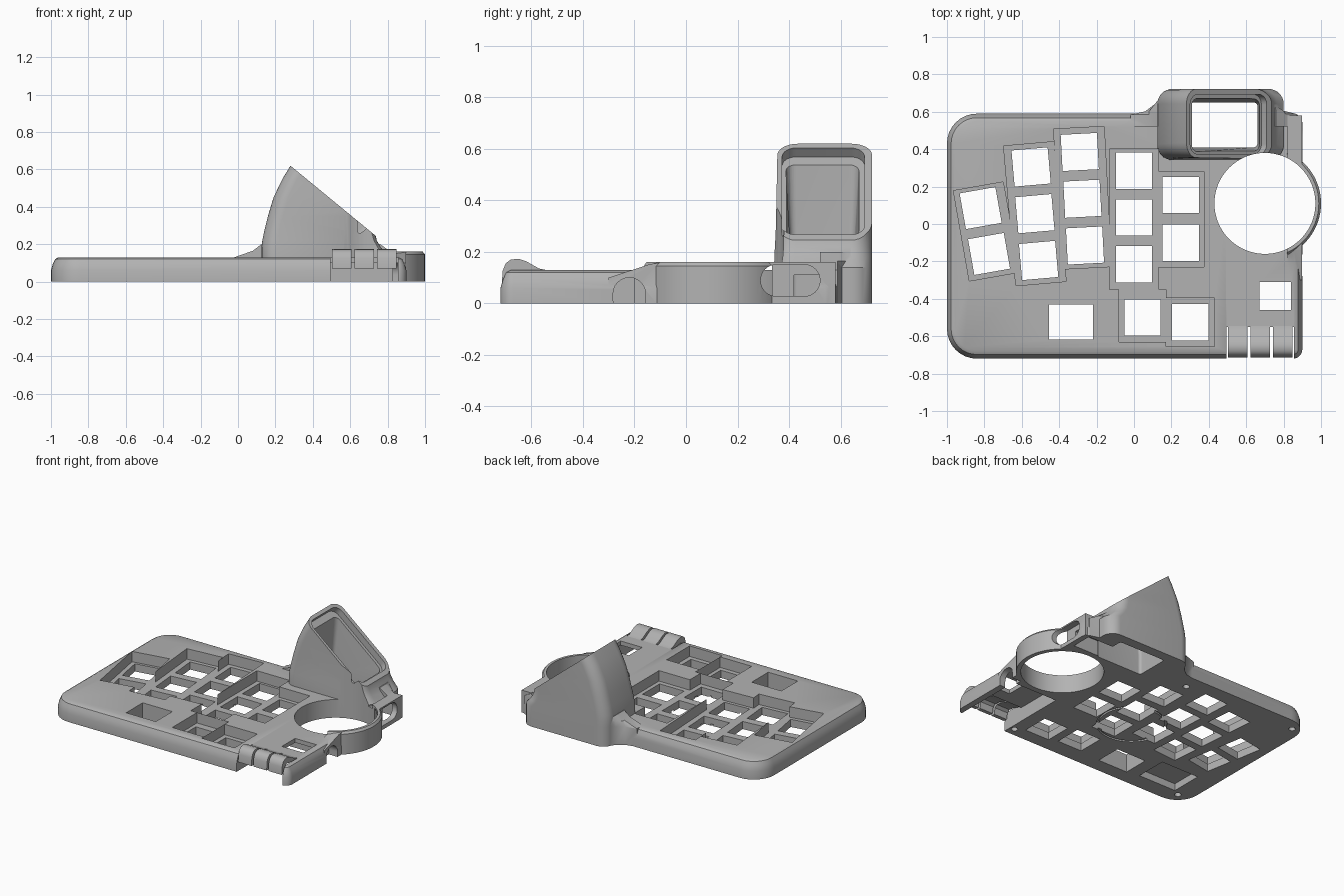
import bpy, bmesh
from math import sin, cos, pi, radians, atan2
from mathutils import Vector, Matrix

if "Cube" in bpy.data.objects:
    bpy.data.objects.remove(bpy.data.objects["Cube"])

grey = bpy.data.materials.new("case grey")
grey.use_nodes = True
grey.diffuse_color = (0.45, 0.45, 0.45, 1)
grey.node_tree.nodes["Principled BSDF"].inputs["Base Color"].default_value = (0.45, 0.45, 0.45, 1)


def loft(name, rings):
    """Closed solid through rings of equal point count."""
    bm = bmesh.new()
    loops = [[bm.verts.new(p) for p in ring] for ring in rings]
    for a, b in zip(loops, loops[1:]):
        for i in range(len(a)):
            j = (i + 1) % len(a)
            bm.faces.new((a[i], a[j], b[j], b[i]))
    bm.faces.new(loops[0])
    bm.faces.new(loops[-1])
    bmesh.ops.recalc_face_normals(bm, faces=bm.faces)
    mesh = bpy.data.meshes.new(name)
    bm.to_mesh(mesh)
    bm.free()
    mesh.materials.append(grey)
    obj = bpy.data.objects.new(name, mesh)
    bpy.context.collection.objects.link(obj)
    return obj


def place(points, z, matrix=Matrix()):
    return [matrix @ Vector((x, y, z)) for x, y in points]


def prism(name, points, z0, z1, matrix=Matrix()):
    return loft(name, [place(points, z0, matrix), place(points, z1, matrix)])


def arc(cx, cy, r, a0, a1, steps):
    return [(cx + r * cos(radians(a0 + (a1 - a0) * i / steps)),
             cy + r * sin(radians(a0 + (a1 - a0) * i / steps))) for i in range(steps + 1)]


def circle(cx, cy, r, n=32):
    return arc(cx, cy, r, 0, 360 - 360 / n, n - 1)


def rrect(x0, x1, y0, y1, r_left, r_right=None):
    """Rounded rectangle with separate left and right radii."""
    l, r = r_left, r_left if r_right is None else r_right
    return (arc(x0 + l, y0 + l, l, 180, 270, 8) + arc(x1 - r, y0 + r, r, 270, 360, 8)
            + arc(x1 - r, y1 - r, r, 0, 90, 8) + arc(x0 + l, y1 - l, l, 90, 180, 8))


def rect(x0, x1, y0, y1):
    return [(x0, y0), (x1, y0), (x1, y1), (x0, y1)]


def combine(target, other, operation):
    mod = target.modifiers.new("combine", "BOOLEAN")
    mod.operation, mod.solver, mod.object = operation, "EXACT", other
    bpy.context.view_layer.objects.active = target
    bpy.ops.object.modifier_apply(modifier=mod.name)
    bpy.data.objects.remove(other)


def cut(target, points, z0, z1, matrix=Matrix()):
    combine(target, prism("cutter", points, z0, z1, matrix), "DIFFERENCE")


def turned(x, y, degrees):
    return Matrix.Translation((x, y, 0)) @ Matrix.Rotation(radians(degrees), 4, "Z")


# profile in y and z, pushed along x
ALONG_X = Matrix(((0, 0, 1, 0), (1, 0, 0, 0), (0, 1, 0, 0), (0, 0, 0, 1)))

# case plate with softened upper edge
case = loft("case", [
    place(rrect(-1 + d, 0.9 - d, -0.72 + d, 0.59 - d, 0.16 - d, 0.05 - d), z)
    for d, z in ((0, 0), (0, 0.06), (0.01, 0.095), (0.022, 0.12), (0.04, 0.13))])

# raised rim on the right side, with the bulge around the ball hole
rim = prism("rim", [(-0.3, 0), (0.58, 0), (0.58, 0.16), (-0.09, 0.16), (-0.14, 0.152),
                    (-0.3, 0.1)], 0.82, 0.897, ALONG_X)
combine(case, rim, "UNION")
bulge = loft("bulge", [place(arc(0.7, 0.11, r, -66, 66, 28), z)
                       for r, z in ((0.3, 0), (0.3, 0.145), (0.288, 0.16))])
combine(case, bulge, "UNION")

# flared foot behind the tower
foot_line = [(-0.02, 0.52), (0.87, 0.52), (0.87, 0.588), (0.8, 0.605), (0.75, 0.64), (0.71, 0.69),
             (0.66, 0.72), (0.21, 0.72), (0.15, 0.69), (0.11, 0.64), (0.06, 0.602), (-0.02, 0.585)]
foot = loft("foot", [place([(min(max(x, lo), hi), y) for x, y in foot_line], z)
                     for z, lo, hi in ((0, -0.02, 0.87), (0.13, -0.02, 0.87),
                                       (0.165, 0.08, 0.81), (0.2, 0.125, 0.76))])
combine(case, foot, "UNION")

# tower: curved back, straight sloping mouth
tower = loft("tower", [
    place(rrect(x0, x1, y0, 0.722, 0.08), z)
    for z, x0, x1, y0 in ((0, 0.125, 0.8, 0.342), (0.14, 0.125, 0.8, 0.342), (0.18, 0.125, 0.765, 0.343),
                          (0.22, 0.13, 0.742, 0.345), (0.27, 0.14, 0.73, 0.348),
                          (0.35, 0.16, 0.73, 0.35), (0.45, 0.19, 0.73, 0.352),
                          (0.55, 0.238, 0.73, 0.354), (0.66, 0.305, 0.73, 0.356))])
tilt = atan2(0.37, 0.45)
mouth = Matrix.Translation((0.505, 0.533, 0.435)) @ Matrix.Rotation(tilt, 4, "Y")
cut(tower, rect(-0.7, 0.7, -0.5, 0.5), 0, 0.8, mouth)
combine(case, tower, "UNION")

# tower mouth: shallow lip, then a shaft to the underside
cut(case, rrect(-0.265, 0.265, -0.16, 0.16, 0.055), -0.045, 0.1, mouth)
shaft = rrect(0.29, 0.66, 0.41, 0.65, 0.02)
combine(case, loft("cutter", [place(rrect(-0.235, 0.235, -0.147, 0.14, 0.04), -0.02, mouth),
                              place(shaft, 0.14), place(shaft, -0.1)]), "DIFFERENCE")

# ball hole
cut(case, circle(0.7, 0.11, 0.27, 64), -0.1, 0.4)

# key well: one sunken panel per column
FLOOR = 0.055
for x, y, w, h, a in ((-0.79, -0.04, 0.27, 0.49, 10), (-0.53, 0.055, 0.27, 0.75, 5),
                      (-0.275, 0.14, 0.27, 0.75, 3), (0, 0.025, 0.26, 0.75, 0),
                      (0.245, 0.025, 0.26, 0.51, 0), (0.045, -0.49, 0.25, 0.28, 0),
                      (0.3, -0.525, 0.26, 0.26, 0)):
    cut(case, rect(-w / 2, w / 2, -h / 2, h / 2), FLOOR, 0.3, turned(x, y, a))

# key holes
keys = [(-0.82, 0.085, 10), (-0.775, -0.16, 10), (0.25, 0.155, 0), (0.25, -0.1, 0),
        (0.045, -0.5, 0), (0.3, -0.525, 0)]
for i in range(3):
    drop = 0.25 * i
    keys += [(-0.55 + 0.02 * i, 0.305 - drop, 5), (-0.29 + 0.014 * i, 0.385 - drop, 3),
             (0, 0.285 - drop, 0)]
for x, y, a in keys:
    cut(case, rect(-0.097, 0.097, -0.097, 0.097), -0.1, 0.3, turned(x, y, a))
cut(case, rect(-0.455, -0.22, -0.617, -0.43), -0.1, 0.3)
cut(case, rect(0.67, 0.84, -0.46, -0.31), -0.1, 0.3)

# hollow front corner, button opening and hollow behind the ball
cut(case, rect(0.495, 0.855, -0.8, -0.2), -0.1, 0.1)
cut(case, rect(0.494, 0.856, -0.81, -0.55), -0.11, 0.3)
cut(case, rect(0.3, 0.86, 0.42, 0.57), -0.1, 0.11)

# side slot and arched cable notch
cut(case, rrect(0.29, 0.52, 0.028, 0.15, 0.06), 0.85, 1.2, ALONG_X)
cut(case, [(-0.28, -0.1)] + arc(-0.22, 0.037, 0.063, 180, 0, 12) + [(-0.16, -0.1)],
    0.83, 1.2, ALONG_X)

# underside: round groove, shallow bay and screw holes
groove = prism("cutter", circle(-0.08, -0.12, 0.23, 48), -0.1, 0.012)
combine(groove, prism("core", circle(-0.08, -0.12, 0.215, 48), -0.2, 0.2), "DIFFERENCE")
combine(case, groove, "DIFFERENCE")
cut(case, rect(-0.85, -0.55, -0.6, -0.37), -0.1, 0.05)
for x, y in ((-0.92, 0.5), (-0.04, 0.48), (-0.9, -0.63), (0.46, -0.66)):
    cut(case, circle(x, y, 0.022, 16), -0.1, 0.07)

# three finger buttons
button_side = [(-0.715, 0.07), (-0.712, 0.125), (-0.7, 0.155), (-0.68, 0.17), (-0.65, 0.173),
               (-0.62, 0.163), (-0.57, 0.135), (-0.545, 0.13), (-0.545, 0.102), (-0.62, 0.125),
               (-0.66, 0.13), (-0.68, 0.115), (-0.688, 0.07)]
parts = [case]
for i in range(3):
    x = 0.502 + 0.12 * i
    parts.append(prism("button_%d" % (i + 1), button_side, x, x + 0.106, ALONG_X))

for part in parts:
    bpy.ops.object.select_all(action="DESELECT")
    part.select_set(True)
    bpy.context.view_layer.objects.active = part
    bpy.ops.object.shade_smooth_by_angle(angle=radians(32))
